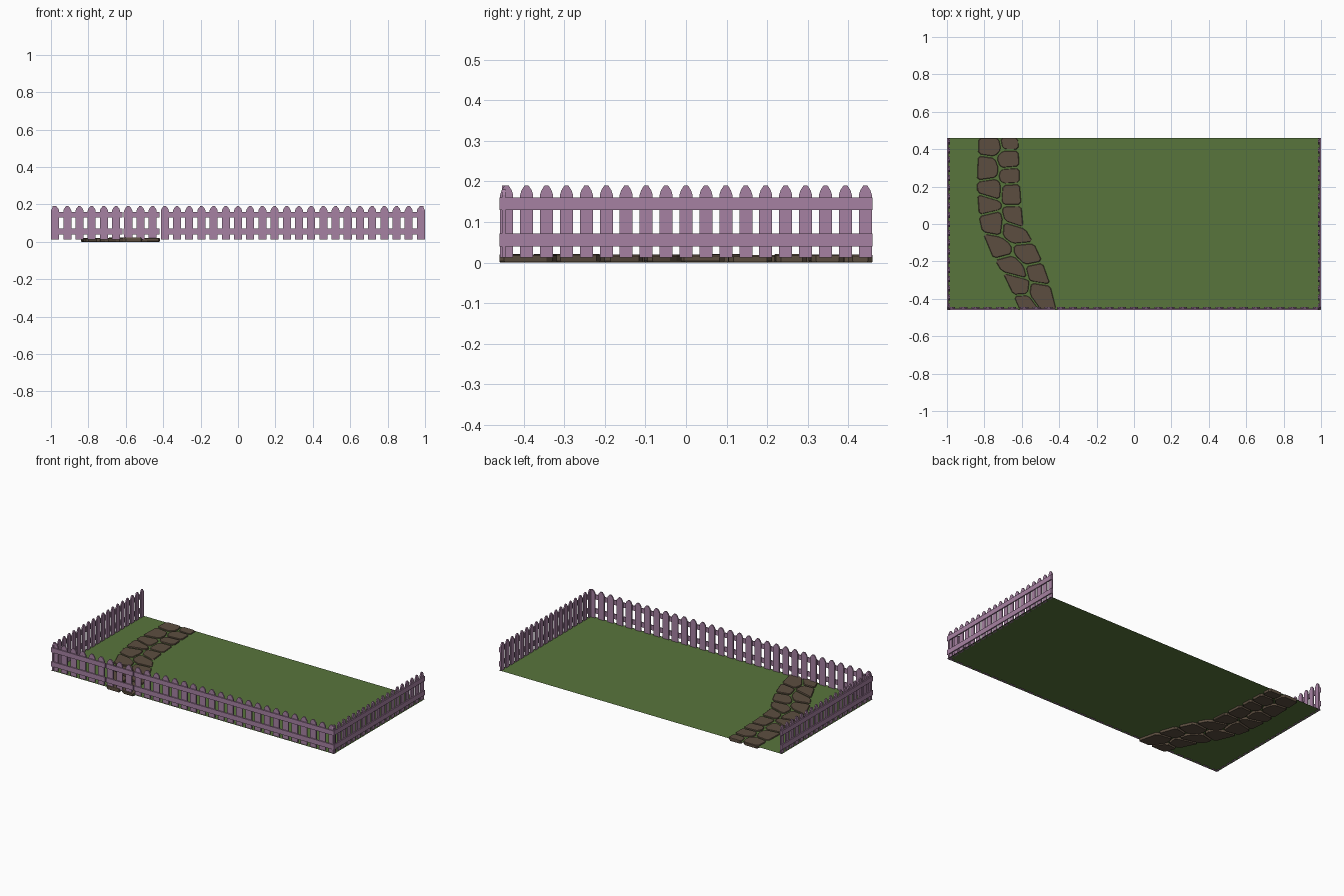
import bpy, bmesh, random
from mathutils import Vector

if "Cube" in bpy.data.objects:
    bpy.data.objects.remove(bpy.data.objects["Cube"])

random.seed(4)

def material(name, rgb):
    m = bpy.data.materials.new(name)
    m.diffuse_color = (*rgb, 1)
    m.use_nodes = True
    m.node_tree.nodes["Principled BSDF"].inputs["Base Color"].default_value = m.diffuse_color
    return m

GRASS = material("grass", (0.098, 0.178, 0.045))
STONE = material("stone", (0.107, 0.076, 0.051))
PAINT = material("fence_paint", (0.38, 0.22, 0.36))

def finish(bm, name, mat):
    bmesh.ops.recalc_face_normals(bm, faces=bm.faces[:])
    me = bpy.data.meshes.new(name)
    bm.to_mesh(me)
    bm.free()
    me.materials.append(mat)
    ob = bpy.data.objects.new(name, me)
    bpy.context.collection.objects.link(ob)
    return ob

def loft(bm, rings):
    """Closed solid through matching rings of points."""
    vs = [[bm.verts.new(p) for p in r] for r in rings]
    n = len(vs[0])
    for a, b in zip(vs, vs[1:]):
        for i in range(n):
            bm.faces.new((a[i], a[(i + 1) % n], b[(i + 1) % n], b[i]))
    bm.faces.new(vs[0][::-1])
    bm.faces.new(vs[-1])

# fence run: t goes along the run, d is depth inward from the outer face
def fence(name, place, start, end, centres, width):
    h = width / 2
    half = [(h, 0.012), (h, 0.167), (0.78 * h, 0.178), (0.3 * h, 0.190)]
    profile = half + [(-t, z) for t, z in reversed(half)]
    bm = bmesh.new()
    for c in centres:
        loft(bm, [[place(c + t, d, z) for t, z in profile] for d in (0.007, 0.015)])
    finish(bm, name + "_pickets", PAINT)
    bm = bmesh.new()
    for z0, z1 in ((0.04, 0.071), (0.13, 0.16)):
        rect = [(start, z0), (end, z0), (end, z1), (start, z1)]
        loft(bm, [[place(t, d, z) for t, z in rect] for d in (0, 0.007)])
    finish(bm, name + "_rails", PAINT)

front = lambda t, d, z: (t, -0.46 + d, z)
xs = [-0.978 + i * 1.956 / 30 for i in range(31)]
fence("front_left_fence", front, -1, -0.618, xs[:6], 0.043)
fence("gate", front, -0.612, -0.419, xs[6:9], 0.043)
fence("front_right_fence", front, -0.412, 1, xs[9:], 0.043)
ys = [-0.442 + i * 0.884 / 18 for i in range(19)]
for side, s in (("left", -1), ("right", 1)):
    fence(side + "_fence", lambda t, d, z: (s * (1 - d), t, z), -0.46, 0.46, ys, 0.032)

# lawn sheet
bm = bmesh.new()
bm.faces.new([bm.verts.new((x, y, 0.014)) for x, y in
              ((-1, -0.46), (1, -0.46), (1, 0.46), (-1, 0.46))])
finish(bm, "lawn", GRASS)

# winding path edges: y, left x, right x
EDGES = [(-0.46, -0.61, -0.415), (-0.3, -0.68, -0.455), (-0.15, -0.77, -0.51),
         (0, -0.825, -0.595), (0.2, -0.84, -0.61), (0.46, -0.83, -0.62)]

def warp(p, z):
    y = max(-0.46, min(0.46, p.y))
    for a, b in zip(EDGES, EDGES[1:]):
        if y <= b[0]:
            f = (y - a[0]) / (b[0] - a[0])
            l = a[1] + f * (b[1] - a[1])
            r = a[2] + f * (b[2] - a[2])
            return (l + (r - l) * p.x / 0.22, y, z)

def clip(poly, point, normal):
    """Keep the part of poly behind the line."""
    out = []
    for a, b in zip(poly, poly[1:] + poly[:1]):
        da, db = (a - point).dot(normal), (b - point).dot(normal)
        if da <= 0:
            out.append(a)
        if da * db < 0:
            out.append(a + (b - a) * (da / (da - db)))
    return out

# paving stones: cells of a jittered, staggered grid with narrow joints
seeds = []
for row in range(9):
    for col in range(2):
        x = 0.05 + 0.12 * col
        y = -0.42 + row * 0.104 + (0.05 if col else 0)
        seeds.append(Vector((x + random.uniform(-0.022, 0.022),
                             y + random.uniform(-0.024, 0.024))))
bm = bmesh.new()
for s in seeds:
    cell = [Vector(p) for p in ((0, -0.46), (0.22, -0.46), (0.22, 0.46), (0, 0.46))]
    for o in seeds:
        if o is not s:
            n = (o - s).normalized()
            cell = clip(cell, (s + o) / 2 - n * 0.005, n)
    if len(cell) < 3:
        continue
    # cut corners so the stones look worn
    worn = []
    for i, p in enumerate(cell):
        for q in (cell[i - 1], cell[(i + 1) % len(cell)]):
            worn.append(p + (q - p) * min(0.3, 0.012 / max((q - p).length, 1e-4)))
    c = sum(worn, Vector((0, 0))) / len(worn)
    top = random.uniform(0.018, 0.022)
    loft(bm, [[warp(c + (p - c) * k, z) for p in worn]
              for k, z in ((0.96, 0.0), (1, 0.004), (1, top - 0.003), (0.95, top))])
finish(bm, "path_stones", STONE)
